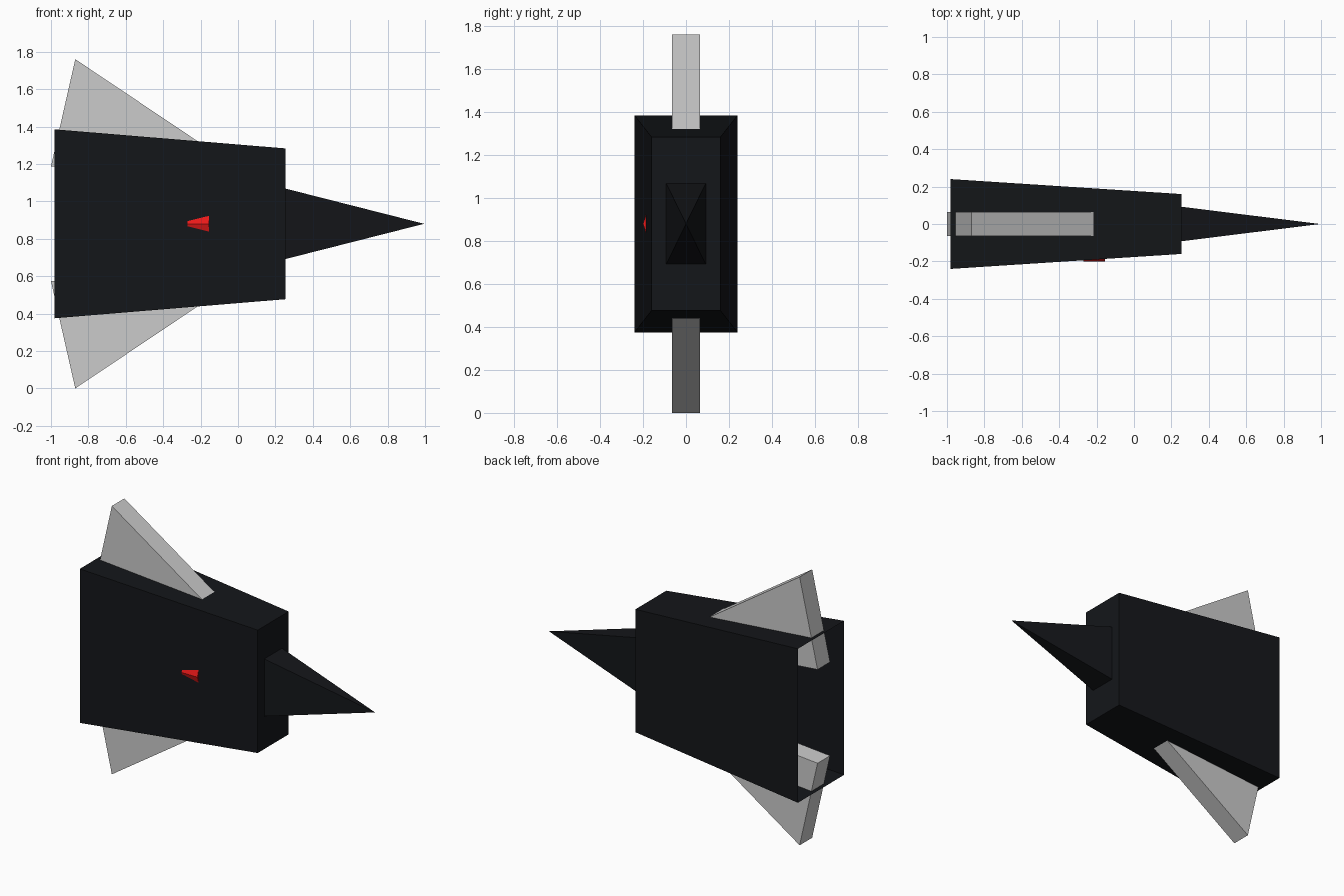
import bpy, bmesh

if "Cube" in bpy.data.objects:
    bpy.data.objects.remove(bpy.data.objects["Cube"])

MID = 0.88  # height of the centre line


def material(name, rgb):
    m = bpy.data.materials.new(name)
    m.diffuse_color = (*rgb, 1)
    m.use_nodes = True
    m.node_tree.nodes["Principled BSDF"].inputs["Base Color"].default_value = m.diffuse_color
    return m


black = material("black_paint", (0.007, 0.008, 0.01))
red = material("red_paint", (0.85, 0.01, 0.01))


def loft(name, sections, mat=None, caps=(True, True)):
    """Bridge matching rings of points; caps close the first / last ring."""
    bm = bmesh.new()
    rings = [[bm.verts.new(p) for p in s] for s in sections]
    for a, b in zip(rings, rings[1:]):
        n = len(a)
        for i in range(n):
            bm.faces.new((a[i], a[(i + 1) % n], b[(i + 1) % n], b[i]))
    if caps[0]:
        bm.faces.new(rings[0][::-1])
    if caps[1]:
        bm.faces.new(rings[-1])
    bmesh.ops.remove_doubles(bm, verts=bm.verts, dist=1e-5)
    bmesh.ops.recalc_face_normals(bm, faces=bm.faces)
    me = bpy.data.meshes.new(name)
    bm.to_mesh(me)
    bm.free()
    ob = bpy.data.objects.new(name, me)
    bpy.context.collection.objects.link(ob)
    if mat:
        me.materials.append(mat)
    return ob


def rect(x, hy, hz):
    return [(x, y * hy, MID + z * hz) for y, z in ((-1, -1), (1, -1), (1, 1), (-1, 1))]


# Tapered hull, open at the rear
loft("hull", [rect(-0.98, 0.24, 0.505), rect(0.255, 0.16, 0.403)], black, (False, True))

# Pointed nose
loft("nose", [rect(0.255, 0.092, 0.188), rect(0.995, 0, 0)], black, (False, False))

# Upper and lower fins, running into the hull
for name, s in (("upper_fin", 1), ("lower_fin", -1)):
    profile = [(-0.87, 0.88), (-1.0, 0.307), (0.13, 0.21)]
    loft(name, [[(x, y, MID + s * z) for x, z in profile] for y in (-0.065, 0.065)])

# Small ridged lamp on the front side
loft("side_lamp", [
    [(x, -0.2, MID), (x, y, MID + h), (x, y, MID - h)]
    for x, y, h in ((-0.27, -0.192, 0.019), (-0.155, -0.185, 0.047))
], red)
